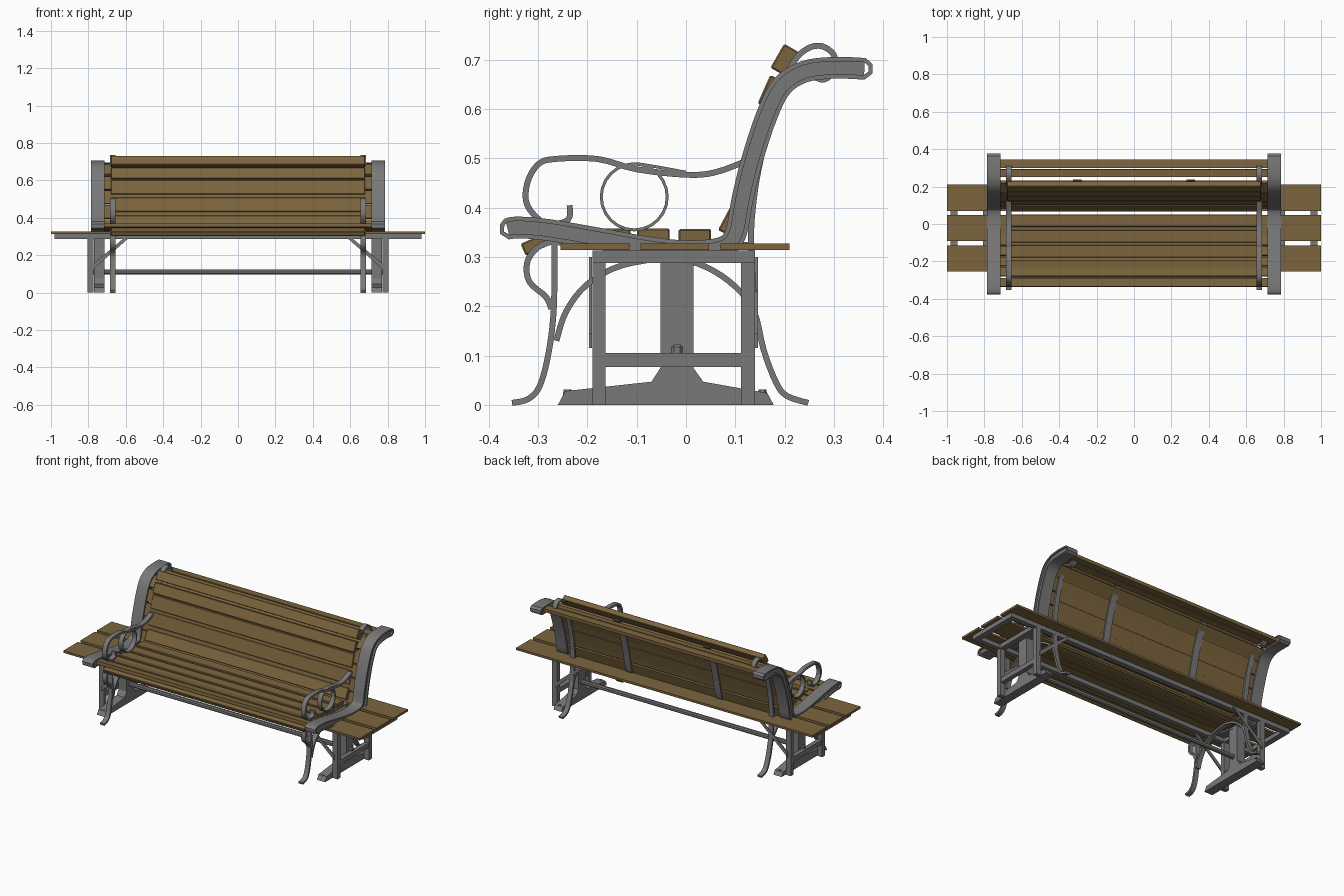
import bpy, bmesh, math
from mathutils import Vector

if "Cube" in bpy.data.objects:
    bpy.data.objects.remove(bpy.data.objects["Cube"])


def material(name, rgb):
    m = bpy.data.materials.new(name)
    m.diffuse_color = (*rgb, 1)
    m.use_nodes = True
    m.node_tree.nodes["Principled BSDF"].inputs["Base Color"].default_value = m.diffuse_color
    return m


wood = material("wood", (0.2, 0.13, 0.047))
iron = material("dark_iron", (0.19, 0.19, 0.19))


def finish(name, bm, mat=iron, mirror=False, bevel=0):
    bmesh.ops.recalc_face_normals(bm, faces=bm.faces)
    me = bpy.data.meshes.new(name)
    bm.to_mesh(me)
    bm.free()
    ob = bpy.data.objects.new(name, me)
    bpy.context.collection.objects.link(ob)
    me.materials.append(mat)
    if bevel:
        m = ob.modifiers.new("bevel", 'BEVEL')
        m.width, m.segments = bevel, 1
    if mirror:
        ob.modifiers.new("mirror", 'MIRROR').use_mirror_merge = False
    return ob


def curve(pts, n=4):
    """Smooth 2D path through the points (y, z)."""
    p = [Vector(q) for q in pts]
    out = []
    for i in range(len(p) - 1):
        a, b, c, d = p[max(i - 1, 0)], p[i], p[i + 1], p[min(i + 2, len(p) - 1)]
        for s in range(n):
            t = s / n
            out.append(0.5 * (2 * b + (c - a) * t + (2 * a - 5 * b + 4 * c - d) * t * t
                              + (3 * b - a - 3 * c + d) * t ** 3))
    return out + [p[-1]]


def offset(path, d, closed=False):
    """Path shifted sideways by d."""
    k, out = len(path), []
    for i, p in enumerate(path):
        a = path[(i - 1) % k] if closed or i else p
        b = path[(i + 1) % k] if closed or i < k - 1 else p
        t = (b - a).normalized()
        out.append(p + Vector((-t.y, t.x)) * d)
    return out


def strip(name, path, thick, x0, x1, closed=False):
    """Flat bar of rectangular section bent along a side-view path."""
    bm = bmesh.new()
    k = len(path)
    rings = [[bm.verts.new(c) for c in ((x0, *u), (x1, *u), (x1, *v), (x0, *v))]
             for u, v in zip(offset(path, thick / 2, closed), offset(path, -thick / 2, closed))]
    for i in range(k if closed else k - 1):
        r, s = rings[i], rings[(i + 1) % k]
        for j in range(4):
            bm.faces.new((r[j], r[(j + 1) % 4], s[(j + 1) % 4], s[j]))
    if not closed:
        bm.faces.new(rings[0])
        bm.faces.new(rings[-1])
    ob = finish(name, bm, mirror=True)
    bpy.ops.object.select_all(action='DESELECT')
    bpy.context.view_layer.objects.active = ob
    ob.select_set(True)
    bpy.ops.object.shade_smooth_by_angle(angle=math.radians(35))


def box(name, x, y, z, mat=iron, mirror=False, bevel=0, tilt=0):
    """Box from (min, max) ranges, tilted about its own x axis."""
    bm = bmesh.new()
    bmesh.ops.create_cube(bm, size=1)
    bmesh.ops.scale(bm, vec=[b - a for a, b in (x, y, z)], verts=bm.verts)
    c, s = math.cos(tilt), math.sin(tilt)
    mid = [(a + b) / 2 for a, b in (x, y, z)]
    for v in bm.verts:
        a, b, d = v.co
        v.co = (a + mid[0], b * c - d * s + mid[1], b * s + d * c + mid[2])
    return finish(name, bm, mat, mirror, bevel)


def slat(name, y, z, w, t, deg, half, bevel=0.003):
    box(name, (-half, half), (y - w / 2, y + w / 2), (z - t / 2, z + t / 2),
        wood, bevel=bevel, tilt=math.radians(deg))


def prism(name, pts, axis, lo, hi):
    """Extruded polygon along x (points y,z) or y (points x,z)."""
    bm = bmesh.new()
    place = (lambda p, d: (d, *p)) if axis == 'x' else (lambda p, d: (p[0], d, p[1]))
    f = bm.faces.new([bm.verts.new(place(p, lo)) for p in pts])
    ext = bmesh.ops.extrude_face_region(bm, geom=[f])
    shift = (hi - lo, 0, 0) if axis == 'x' else (0, hi - lo, 0)
    bmesh.ops.translate(bm, vec=shift, verts=[v for v in ext['geom'] if isinstance(v, bmesh.types.BMVert)])
    return finish(name, bm, mirror=True)


# Flat bench: planks and steel frame
for i, (a, b) in enumerate(((-0.255, -0.115), (-0.092, 0.047), (0.07, 0.21))):
    box(f"flat_plank_{i}", (-1, 1), (a, b), (0.314, 0.327), wood)
for i, (a, b) in enumerate(((-0.19, -0.163), (0.112, 0.14))):
    box(f"frame_rail_{i}", (-0.98, 0.98), (a, b), (0.288, 0.313))
    box(f"frame_leg_{i}", (0.772, 0.805), (a, b), (0, 0.29), mirror=True)
for i, x in enumerate((0.772, 0.945)):
    box(f"frame_end_{i}", (x, x + 0.035), (-0.19, 0.14), (0.288, 0.313), mirror=True)
box("leg_crossbar", (0.775, 0.802), (-0.165, 0.115), (0.077, 0.105), mirror=True)
box("stretcher", (-0.79, 0.79), (-0.03, -0.006), (0.098, 0.123), bevel=0.006)
for i, y in enumerate((-0.197, 0.14)):
    prism(f"brace_{i}", [(0.785, 0.115), (0.785, 0.145), (0.6, 0.3), (0.575, 0.3)], 'y', y, y + 0.006)

# Pedestal feet with bolts
prism("pedestal", [(-0.26, 0), (-0.245, 0.028), (-0.07, 0.047), (-0.052, 0.075), (-0.052, 0.29),
                   (0.015, 0.29), (0.015, 0.075), (0.035, 0.047), (0.165, 0.024), (0.178, 0)],
      'x', 0.715, 0.77)
for i, y in enumerate((-0.24, 0.155)):
    bm = bmesh.new()
    bmesh.ops.create_cone(bm, cap_ends=True, segments=6, radius1=0.01, radius2=0.008, depth=0.012)
    bmesh.ops.translate(bm, vec=(0.743, y, 0.025), verts=bm.verts)
    finish(f"foot_bolt_{i}", bm, mirror=True)

# Broad cast side of the slatted bench: web with a raised rim around it
side = curve([(-0.362, 0.357), (-0.34, 0.36), (-0.28, 0.355), (-0.18, 0.338), (-0.08, 0.32), (0.0, 0.312),
              (0.07, 0.318), (0.1, 0.345), (0.115, 0.42), (0.135, 0.5), (0.165, 0.59),
              (0.195, 0.647), (0.24, 0.676), (0.3, 0.684), (0.362, 0.682)])
strip("cast_side_web", side, 0.034, 0.72, 0.777)
tips = [[Vector((0.374, 0.69)), Vector((0.374, 0.674))], [Vector((-0.373, 0.349)), Vector((-0.373, 0.365))]]
rim = offset(side, 0.0175) + tips[0] + offset(side, -0.0175)[::-1] + tips[1]
strip("cast_side_rim", rim, 0.009, 0.715, 0.787, closed=True)

# Slats let into the cast side: distance along it and width
spans = [(0.05 + 0.0562 * i, 0.046) for i in range(7)]
spans += [(0.488 + 0.079 * i, 0.072) for i in range(5)] + [(0.884, 0.042), (0.934, 0.045)]
travel, n = 0.0, 0
for a, b in zip(side, side[1:]):
    step = (b - a).length
    while n < len(spans) and travel + step > spans[n][0]:
        p = a.lerp(b, (spans[n][0] - travel) / step)
        slat(f"inner_slat_{n}", p.x, p.y, spans[n][1], 0.02,
             math.degrees(math.atan2(b.y - a.y, b.x - a.x)), 0.722, 0)
        n += 1
    travel += step

# Wide slats of the iron-ended bench: y, z, width, tilt
wide = [(-0.303, 0.327, 0.06, 24), (-0.225, 0.343, 0.066, 3), (-0.146, 0.345, 0.066, 0),
        (-0.066, 0.345, 0.066, 0), (0.018, 0.344, 0.066, 0),
        (0.092, 0.378, 0.066, 62), (0.125, 0.468, 0.08, 74), (0.15, 0.56, 0.08, 72),
        (0.17, 0.635, 0.063, 66), (0.2, 0.7, 0.056, 60)]
for i, (y, z, w, a) in enumerate(wide):
    slat(f"wide_slat_{i}", y, z, w, 0.034 if i == 9 else 0.026, a, 0.68)

# Iron ends: legs, arch, seat rail, back post and arm
X0, X1 = 0.656, 0.685
bars = {
    "front_leg": [(-0.353, 0.004), (-0.32, 0.012), (-0.296, 0.04), (-0.278, 0.11), (-0.268, 0.2), (-0.267, 0.33)],
    "front_scroll": [(-0.267, 0.333), (-0.3, 0.32), (-0.322, 0.29), (-0.318, 0.25), (-0.285, 0.22), (-0.273, 0.195)],
    "leg_arch": [(-0.263, 0.13), (-0.243, 0.19), (-0.2, 0.245), (-0.13, 0.283), (-0.03, 0.297), (0.04, 0.28),
                 (0.1, 0.24), (0.138, 0.19), (0.158, 0.11), (0.183, 0.045), (0.205, 0.018), (0.248, 0.004)],
    "seat_rail": [(-0.265, 0.33), (-0.1, 0.327), (0.06, 0.325), (0.13, 0.325)],
    "back_post": [(0.14, 0.18), (0.132, 0.33), (0.138, 0.42), (0.152, 0.5), (0.178, 0.6), (0.215, 0.69),
                  (0.245, 0.722), (0.275, 0.728), (0.3, 0.71), (0.302, 0.68), (0.28, 0.66), (0.255, 0.668)],
    "armrest": [(-0.236, 0.405), (-0.24, 0.375), (-0.285, 0.368), (-0.322, 0.405), (-0.322, 0.45), (-0.3, 0.488),
                (-0.265, 0.499), (-0.18, 0.499), (-0.1, 0.478), (0.0, 0.467), (0.06, 0.472), (0.13, 0.498)],
}
for name, pts in bars.items():
    strip(name, curve(pts), 0.012, X0, X1)

# Ring and brace under the arm
ring = [Vector((-0.105 + 0.067 * math.cos(i * math.pi / 12), 0.422 + 0.067 * math.sin(i * math.pi / 12)))
        for i in range(24)]
strip("arm_ring", ring, 0.006, X0, X1, closed=True)
strip("arm_brace", curve([(-0.14, 0.482), (-0.105, 0.489), (-0.06, 0.483), (0.0, 0.472)]), 0.006, X0, X1)

# Straps behind the back slats
strap = curve([(0.085, 0.3), (0.115, 0.34), (0.142, 0.46), (0.168, 0.56), (0.195, 0.63), (0.235, 0.695)])
strip("slat_strap", strap, 0.007, 0.282, 0.325)
